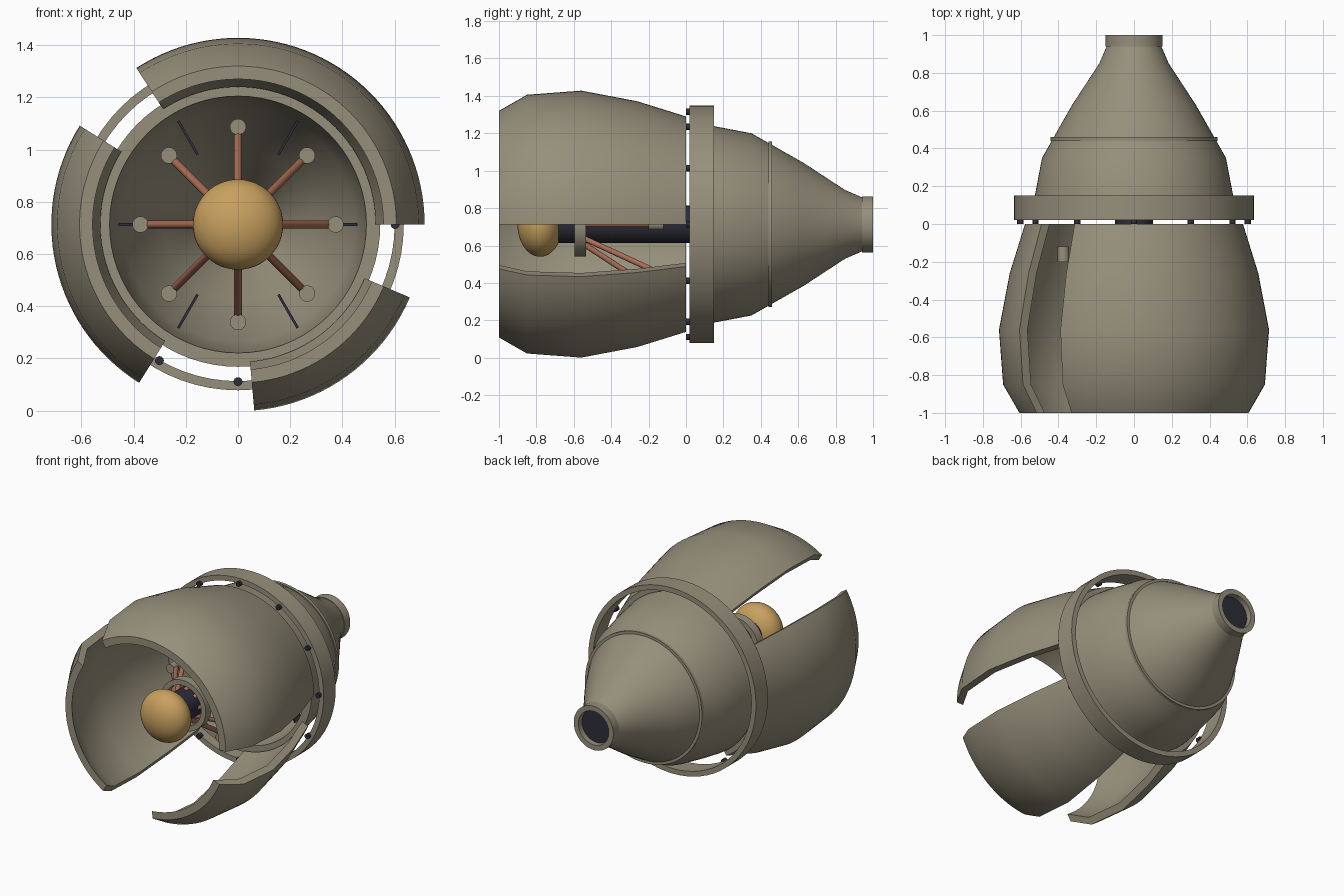
import bpy, bmesh, math
from mathutils import Vector

if "Cube" in bpy.data.objects:
    bpy.data.objects.remove(bpy.data.objects["Cube"])

CZ = 0.713  # height of the long axis


def material(name, rgb):
    m = bpy.data.materials.new(name)
    m.diffuse_color = (*rgb, 1)
    m.use_nodes = True
    m.node_tree.nodes["Principled BSDF"].inputs["Base Color"].default_value = m.diffuse_color
    return m


TAN = material("grey_tan", (0.305, 0.275, 0.198))
GOLD = material("gold", (0.578, 0.352, 0.114))
COPPER = material("copper", (0.40, 0.155, 0.09))
NAVY = material("dark_navy", (0.026, 0.026, 0.042))


def finish(bm, name, mat, smooth=True):
    bmesh.ops.recalc_face_normals(bm, faces=bm.faces[:])
    me = bpy.data.meshes.new(name)
    bm.to_mesh(me)
    bm.free()
    me.materials.append(mat)
    ob = bpy.data.objects.new(name, me)
    bpy.context.collection.objects.link(ob)
    if smooth:
        bpy.ops.object.select_all(action='DESELECT')
        ob.select_set(True)
        bpy.context.view_layer.objects.active = ob
        bpy.ops.object.shade_smooth_by_angle(angle=math.radians(35))
    return ob


def around(r, y, deg):
    a = math.radians(deg)
    return Vector((r * math.cos(a), y, CZ + r * math.sin(a)))


def revolve(name, profile, mat, start=0, end=360, steps=72):
    """Turn a closed (y, radius) outline about the long axis."""
    bm = bmesh.new()
    full = end - start == 360
    count = steps if full else steps + 1
    rings = [[bm.verts.new(around(r, y, start + (end - start) * i / steps))
              for y, r in profile] for i in range(count)]
    n = len(profile)
    for i in range(steps):
        a, b = rings[i], rings[(i + 1) % count]
        for j in range(n):
            k = (j + 1) % n
            bm.faces.new((a[j], a[k], b[k], b[j]))
    if not full:
        # end caps as quads between matching outer and inner points
        for ring in (rings[0], rings[-1]):
            for j in range(n // 2 - 1):
                bm.faces.new((ring[j], ring[j + 1], ring[n - 2 - j], ring[n - 1 - j]))
    return finish(bm, name, mat)


def rod(name, a, b, r, mat, sides=24):
    bm = bmesh.new()
    d = b - a
    bmesh.ops.create_cone(bm, cap_ends=True, segments=sides, radius1=r, radius2=r, depth=d.length)
    bmesh.ops.rotate(bm, verts=bm.verts[:], matrix=d.to_track_quat('Z', 'Y').to_matrix())
    bmesh.ops.translate(bm, verts=bm.verts[:], vec=(a + b) / 2)
    return finish(bm, name, mat)


def tube(name, y0, y1, r_out, r_in, mat):
    return revolve(name, [(y0, r_out), (y1, r_out), (y1, r_in), (y0, r_in)], mat)


# Three curved petals of unequal width
outer = [(-1, .607), (-.85, .693), (-.56, .715), (-.26, .658), (0, .577)]
petal = outer + [(y, r - .05) for y, r in reversed(outer)]
for label, s, e in (("upper", 0, 123), ("left", 148, 238), ("lower", 275, 337)):
    revolve(label + "_petal", petal, TAN, s, e, (e - s) // 3)

# Hollow tail shell
tail = [(.02, .545), (.15, .525), (.35, .487), (.63, .328), (.85, .184), (.94, .145)]
revolve("tail_shell", tail + [(.94, .105), (.85, .145), (.63, .288), (.35, .447),
                              (.15, .48), (.02, .492)], TAN)
tube("tail_band", .44, .46, .443, .417, TAN)
tube("tail_lip", .94, 1, .15, .115, TAN)
rod("tail_plug", Vector((0, .93, CZ)), Vector((0, .965, CZ)), .112, NAVY, 32)

# Outer ring with twelve bolts
tube("outer_ring", .02, .15, .635, .6, TAN)
for i in range(12):
    rod("ring_bolt", around(.602, .0, i * 30), around(.602, .03, i * 30), .017, NAVY, 16)

# Central shaft, collar and domed head
rod("central_shaft", Vector((0, -.7, CZ)), Vector((0, .04, CZ)), .1, NAVY, 48)
tube("shaft_collar", -.595, -.535, .172, .137, TAN)
bm = bmesh.new()
bmesh.ops.create_uvsphere(bm, u_segments=48, v_segments=24, radius=.173)
bmesh.ops.scale(bm, verts=bm.verts[:], vec=(1, .7, 1))
bmesh.ops.translate(bm, verts=bm.verts[:], vec=(0, -.78, CZ))
finish(bm, "domed_head", GOLD)

# Eight splayed copper struts ending in round feet
for i in range(8):
    a = i * 45
    rod("copper_strut", around(.09, -.57, a), around(.37, -.14, a), .015, COPPER, 16)
    rod("strut_foot", around(.374, -.2, a), around(.374, -.12, a), .031, TAN, 24)

# Six thin fins inside the tail shell
for i in range(6):
    a = math.radians(i * 60)
    side = Vector((-math.sin(a), 0, math.cos(a))) * .005
    bm = bmesh.new()
    loops = [[bm.verts.new(around(r, y, i * 60) + side * k)
              for r, y in ((.31, .29), (.465, .29), (.465, .36), (.31, .36))] for k in (-1, 1)]
    for loop in loops:
        bm.faces.new(loop)
    for j in range(4):
        k = (j + 1) % 4
        bm.faces.new((loops[0][j], loops[0][k], loops[1][k], loops[1][j]))
    finish(bm, "inner_fin", NAVY, False)
